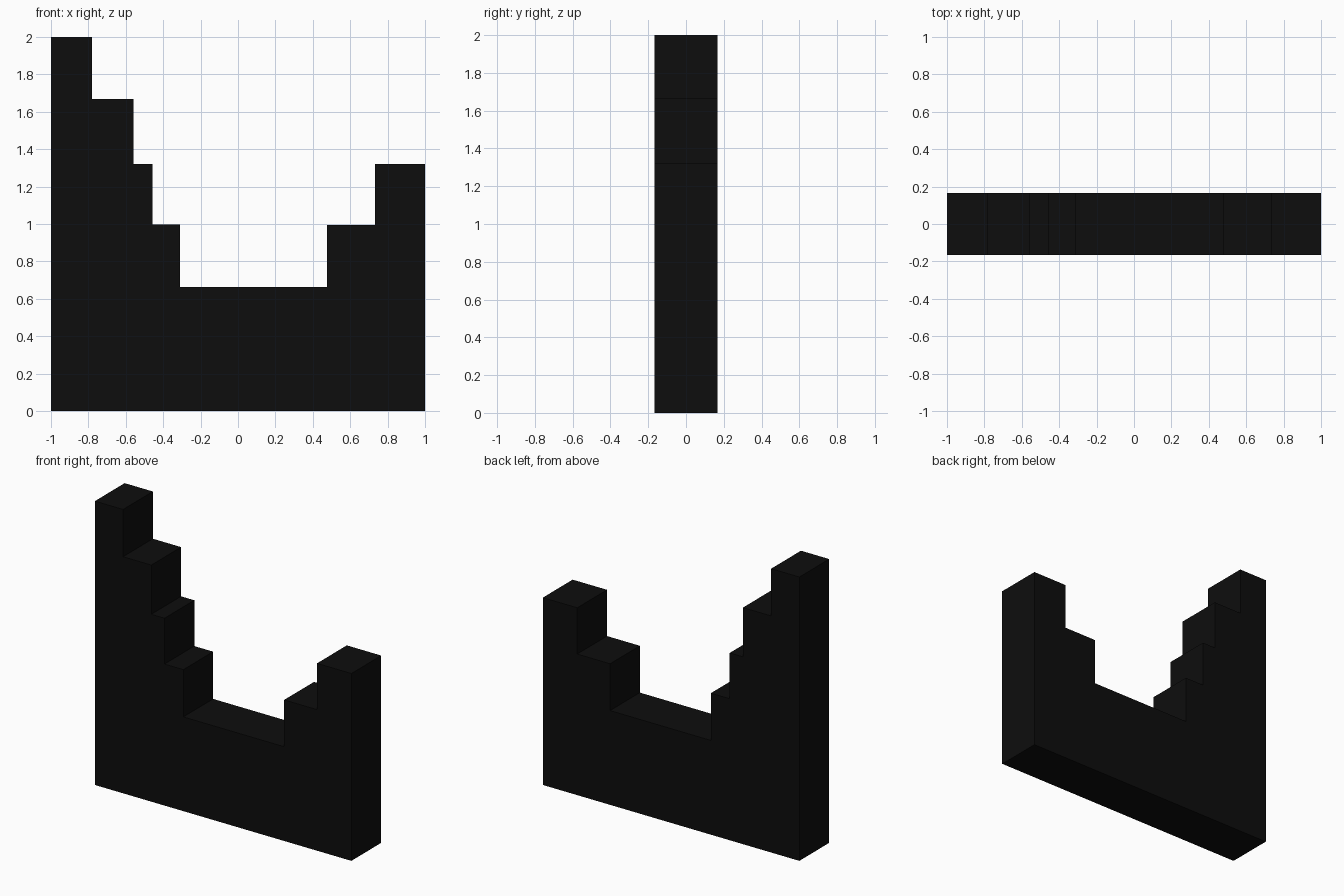
import bpy
import bmesh

if "Cube" in bpy.data.objects:
    bpy.data.objects.remove(bpy.data.objects["Cube"])

HALF_DEPTH = 0.166

# Flat black finish
black = bpy.data.materials.new("black")
black.diffuse_color = (0.004, 0.004, 0.004, 1.0)
black.use_nodes = True
black.node_tree.nodes["Principled BSDF"].inputs["Base Color"].default_value = black.diffuse_color

# Stair steps from left to right: (right edge x, top height z)
steps = [(-0.78, 2.0), (-0.56, 1.667), (-0.457, 1.32), (-0.31, 0.997),
         (0.476, 0.664), (0.732, 0.994), (1.0, 1.32)]

# Front outline: base corners, then up and down the steps
outline = [(-1.0, 0.0)]
x = -1.0
for right, top in steps:
    outline += [(x, top), (right, top)]
    x = right
outline.append((1.0, 0.0))

# Stepped wall: outline face extruded through its depth
bm = bmesh.new()
face = bm.faces.new([bm.verts.new((px, -HALF_DEPTH, pz)) for px, pz in outline])
result = bmesh.ops.extrude_face_region(bm, geom=[face], use_keep_orig=True)
back = [g for g in result["geom"] if isinstance(g, bmesh.types.BMVert)]
bmesh.ops.translate(bm, verts=back, vec=(0, 2 * HALF_DEPTH, 0))
bmesh.ops.recalc_face_normals(bm, faces=bm.faces)

mesh = bpy.data.meshes.new("stepped_wall")
bm.to_mesh(mesh)
bm.free()
mesh.materials.append(black)
wall = bpy.data.objects.new("stepped_wall", mesh)
bpy.context.collection.objects.link(wall)
